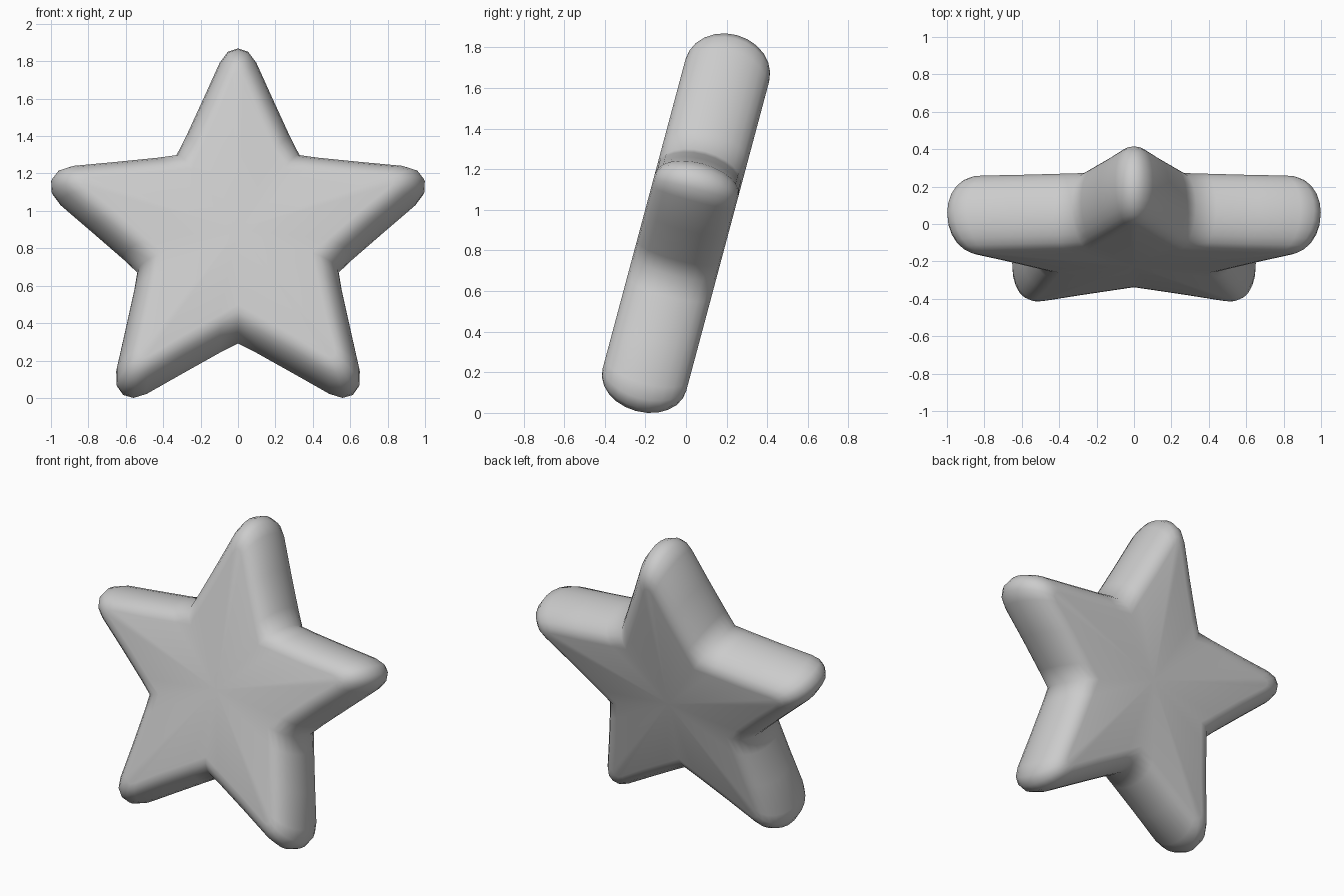
import bpy, bmesh
from math import sin, cos, pi, radians
from mathutils import Vector, Matrix

if "Cube" in bpy.data.objects:
    bpy.data.objects.remove(bpy.data.objects["Cube"])

HALF = 0.213   # half thickness
SEG = 6        # rounding steps from rim to face

# half of one arm: (rim x, rim height, face x, face height), from tip to notch
HALF_ARM = [
    (0.000, 1.050, 0.000, 0.870),
    (0.055, 1.031, 0.018, 0.862),
    (0.100, 0.970, 0.034, 0.830),
    (0.190, 0.765, 0.110, 0.640),
    (0.283, 0.555, 0.200, 0.440),
    (0.332, 0.457, 0.245, 0.337),
]
mirrored = [(-a, b, -c, d) for a, b, c, d in HALF_ARM[1:5]][::-1]
ARM = mirrored + HALF_ARM


def ring_points(phi):
    """Star outline at one step of the rounded edge."""
    t, depth = cos(phi), HALF * sin(phi)
    pts = []
    for k in range(5):
        rot = Matrix.Rotation(k * 2 * pi / 5, 3, 'Y')
        for ox, oz, ix, iz in ARM:
            p = Vector((ix + (ox - ix) * t, 0, iz + (oz - iz) * t))
            p = rot @ p
            p.y = depth
            pts.append(p)
    return pts


# star body: stacked outlines, rounded from front face to back face
bm = bmesh.new()
rings = [[bm.verts.new(p) for p in ring_points(i * pi / 2 / SEG)]
         for i in range(-SEG, SEG + 1)]
n = len(rings[0])
for a, b in zip(rings, rings[1:]):
    for i in range(n):
        j = (i + 1) % n
        bm.faces.new((a[i], a[j], b[j], b[i]))

# flat front and back
for ring, y in ((rings[0], -HALF), (rings[-1], HALF)):
    c = bm.verts.new((0, y, 0))
    for i in range(n):
        bm.faces.new((c, ring[i], ring[(i + 1) % n]))
bmesh.ops.recalc_face_normals(bm, faces=bm.faces[:])

# lean back, then stand on the ground and centre
bm.transform(Matrix.Rotation(radians(-15), 4, 'X'))
ys = [v.co.y for v in bm.verts]
zs = [v.co.z for v in bm.verts]
bm.transform(Matrix.Translation((0, -(min(ys) + max(ys)) / 2, -min(zs))))

mesh = bpy.data.meshes.new("star")
bm.to_mesh(mesh)
bm.free()
mesh.shade_smooth()
star = bpy.data.objects.new("star", mesh)
bpy.context.collection.objects.link(star)
